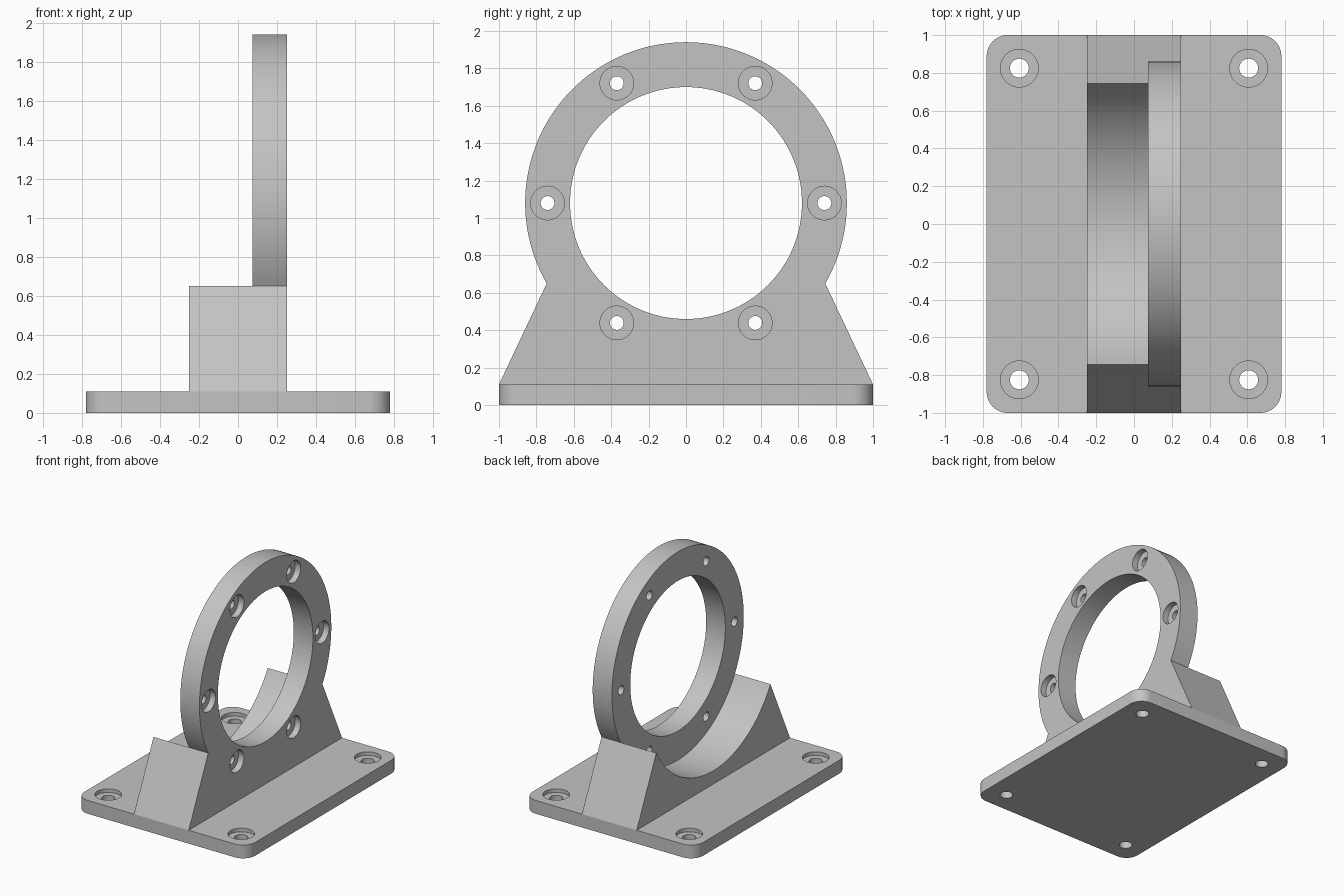
import bpy, bmesh, math
from mathutils import Matrix, Vector

if "Cube" in bpy.data.objects:
    bpy.data.objects.remove(bpy.data.objects["Cube"])

grey = bpy.data.materials.new("light grey")
grey.diffuse_color = (0.55, 0.55, 0.55, 1)
grey.use_nodes = True
grey.node_tree.nodes["Principled BSDF"].inputs["Base Color"].default_value = grey.diffuse_color

ZC, R_OUT, R_IN = 1.08, 0.86, 0.62      # ring centre height and radii
X0, X1, X2 = -0.25, 0.075, 0.25         # cradle back, ring back, front face
BASE_H = 0.11


def arc(cx, cy, r, a0, a1, n):
    """Points along an arc, angles in degrees."""
    angles = [math.radians(a0 + (a1 - a0) * i / n) for i in range(n + 1)]
    return [(cx + r * math.cos(a), cy + r * math.sin(a)) for a in angles]


def prism(name, points, lo, hi, axis):
    """Extrude a profile along z (points are x, y) or x (points are y, z)."""
    place = (lambda p, h: (p[0], p[1], h)) if axis == 'Z' else (lambda p, h: (h, p[0], p[1]))
    bm = bmesh.new()
    face = bm.faces.new([bm.verts.new(place(p, lo)) for p in points])
    ext = bmesh.ops.extrude_face_region(bm, geom=[face])
    move = Vector(place((0, 0), hi - lo))
    bmesh.ops.translate(bm, vec=move, verts=[v for v in ext["geom"] if isinstance(v, bmesh.types.BMVert)])
    bmesh.ops.recalc_face_normals(bm, faces=bm.faces)
    mesh = bpy.data.meshes.new(name)
    bm.to_mesh(mesh)
    bm.free()
    mesh.materials.append(grey)
    obj = bpy.data.objects.new(name, mesh)
    bpy.context.collection.objects.link(obj)
    return obj


def disc(c, r, lo, hi, axis, n=48):
    return prism("cutter", arc(c[0], c[1], r, 0, 360, n)[:-1], lo, hi, axis)


def cut(obj, cutter):
    """Subtract the cutter from the object and remove it."""
    bpy.context.view_layer.objects.active = obj
    mod = obj.modifiers.new("cut", 'BOOLEAN')
    mod.operation, mod.solver, mod.object = 'DIFFERENCE', 'EXACT', cutter
    bpy.ops.object.modifier_apply(modifier=mod.name)
    bpy.data.objects.remove(cutter)


def smooth(obj):
    bpy.ops.object.select_all(action='DESELECT')
    obj.select_set(True)
    bpy.context.view_layer.objects.active = obj
    bpy.ops.object.shade_smooth_by_angle(angle=math.radians(25))


# Base plate with rounded corners
rad, outline = 0.11, []
for i, (sx, sy) in enumerate([(1, 1), (-1, 1), (-1, -1), (1, -1)]):
    outline += arc(sx * (0.78 - rad), sy * (1 - rad), rad, 90 * i, 90 * i + 90, 12)
base = prism("base_plate", outline, 0, BASE_H, 'Z')

# Counterbored mounting holes in the base
for x in (-0.607, 0.607):
    for y in (-0.825, 0.825):
        cut(base, disc((x, y), 0.05, -0.1, 0.3, 'Z'))
        cut(base, disc((x, y), 0.10, BASE_H - 0.03, 0.3, 'Z'))
smooth(base)

# Ring and sloped foot as one profile, full depth
bracket = prism("ring_bracket",
                [(-1, BASE_H), (1, BASE_H)] + arc(0, ZC, R_OUT, -30, 210, 96),
                X0, X2, 'X')

# Clear the space behind the ring, leaving the curved cradle
shoulder = ZC - R_OUT / 2
cut(bracket, prism("cutter",
                   [(-1.2, 2.2), (-1.2, shoulder)] + arc(0, ZC, R_OUT, 210, 330, 48)
                   + [(1.2, shoulder), (1.2, 2.2)], X0 - 0.2, X1, 'X'))

# Central bore
cut(bracket, disc((0, ZC), R_IN, -0.5, 0.5, 'X', 128))

# Six counterbored bolt holes around the ring
for y, z in arc(0, ZC, 0.74, 0, 300, 5):
    cut(bracket, disc((y, z), 0.037, X1 - 0.1, X2 + 0.1, 'X'))
    cut(bracket, disc((y, z), 0.09, X2 - 0.05, X2 + 0.1, 'X'))
smooth(bracket)
